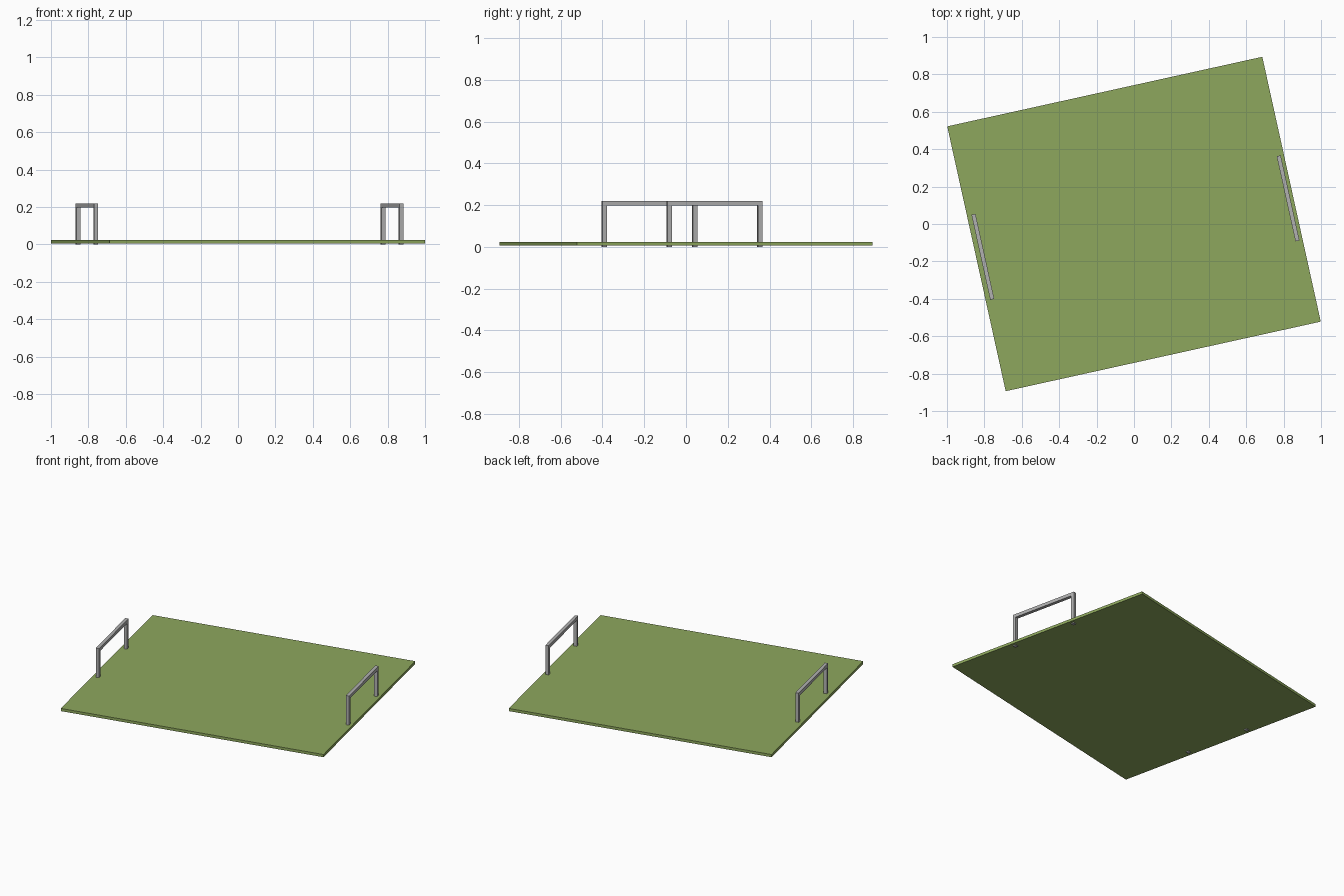
import bpy, bmesh, math
from mathutils import Matrix, Vector

if "Cube" in bpy.data.objects:
    bpy.data.objects.remove(bpy.data.objects["Cube"])

TURN = Matrix.Rotation(math.radians(12.45), 4, 'Z')   # whole model is turned in plan


def material(name, rgb):
    m = bpy.data.materials.new(name)
    m.diffuse_color = (*rgb, 1)
    m.use_nodes = True
    m.node_tree.nodes["Principled BSDF"].inputs["Base Color"].default_value = m.diffuse_color
    return m


def boxes(name, parts, mat):
    """One object made of boxes given as (centre, size), turned in plan."""
    bm = bmesh.new()
    for centre, size in parts:
        bmesh.ops.create_cube(bm, size=1, matrix=TURN @ Matrix.Translation(Vector(centre))
                              @ Matrix.Diagonal((*size, 1)))
    mesh = bpy.data.meshes.new(name)
    bm.to_mesh(mesh)
    bm.free()
    mesh.materials.append(mat)
    obj = bpy.data.objects.new(name, mesh)
    bpy.context.collection.objects.link(obj)
    return obj


green = material("grass green", (0.27, 0.39, 0.11))
grey = material("metal grey", (0.44, 0.44, 0.44))

# Flat square plate
boxes("plate", [((0, 0, 0.015), (1.725, 1.45, 0.018))], green)

# Square-section handles: two legs that pass through the plate, and a top bar
W, L, H = 0.022, 0.466, 0.219
for name, u, v in (("left_handle", -0.827, 0.003), ("right_handle", 0.834, -0.044)):
    leg_h = H - W
    parts = [((u, v + s * (L - W) / 2, leg_h / 2), (W, W, leg_h)) for s in (-1, 1)]
    parts.append(((u, v, H - W / 2), (W, L, W)))
    boxes(name, parts, grey)
